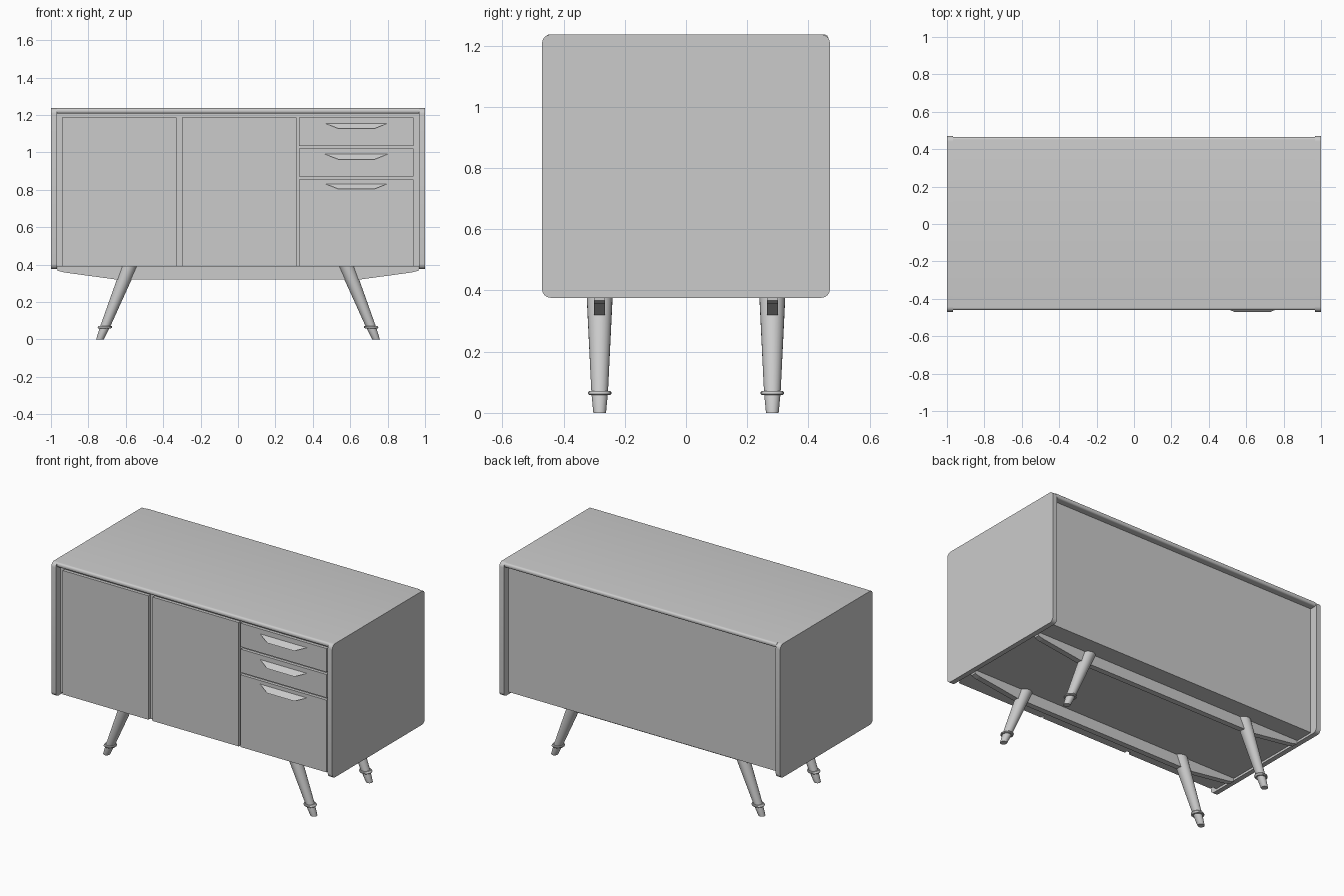
import bpy, bmesh
from math import cos, sin, pi, radians

if "Cube" in bpy.data.objects:
    bpy.data.objects.remove(bpy.data.objects["Cube"])


def finish(name, bm, smooth=False):
    bmesh.ops.recalc_face_normals(bm, faces=bm.faces)
    me = bpy.data.meshes.new(name)
    bm.to_mesh(me)
    bm.free()
    ob = bpy.data.objects.new(name, me)
    bpy.context.collection.objects.link(ob)
    if smooth:
        bpy.ops.object.select_all(action='DESELECT')
        ob.select_set(True)
        bpy.context.view_layer.objects.active = ob
        bpy.ops.object.shade_smooth_by_angle(angle=radians(35))
    return ob


def box(name, x, y, z, radius=0, axis=0, segments=6):
    """Box from ranges; edges running along `axis` are rounded by radius."""
    bm = bmesh.new()
    bmesh.ops.create_cube(bm, size=1)
    for v in bm.verts:
        v.co = [r[0] if c < 0 else r[1] for c, r in zip(v.co, (x, y, z))]
    if radius:
        edges = [e for e in bm.edges
                 if abs((e.verts[0].co - e.verts[1].co).normalized()[axis]) > 0.9]
        bmesh.ops.bevel(bm, geom=edges, offset=radius, segments=segments,
                        profile=0.5, affect='EDGES')
    return finish(name, bm, radius > 0)


def prism(name, profile, y0, y1):
    """Extrude an x-z outline along y."""
    bm = bmesh.new()
    f = bm.faces.new([bm.verts.new((x, y0, z)) for x, z in profile])
    new = bmesh.ops.extrude_face_region(bm, geom=[f])['geom']
    for v in new:
        if isinstance(v, bmesh.types.BMVert):
            v.co.y = y1
    return finish(name, bm)


def slanted_lathe(name, rings, sx, cy, n=24):
    """Stack of level circles (z, radius) along a splayed axis."""
    bm = bmesh.new()
    loops = []
    for z, r in rings:
        cx = sx * (0.738 - 0.158 * z / 0.39)
        loops.append([bm.verts.new((cx + r * cos(2 * pi * i / n),
                                    cy + r * sin(2 * pi * i / n), z))
                      for i in range(n)])
    for a, b in zip(loops, loops[1:]):
        for i in range(n):
            j = (i + 1) % n
            bm.faces.new((a[i], a[j], b[j], b[i]))
    bm.faces.new(loops[0])
    bm.faces.new(loops[-1])
    return finish(name, bm, True)


# Cabinet shell
box("carcass", (-0.968, 0.968), (-0.42, 0.42), (0.39, 1.21))
box("top_panel", (-0.968, 0.968), (-0.46, 0.465), (1.207, 1.236), 0.013)
for side, sx in (("left", -1), ("right", 1)):
    box(side + "_side_panel", sorted((sx * 0.968, sx)), (-0.47, 0.47),
        (0.376, 1.236), 0.028)

# Doors and drawer fronts
FRONT, BACK = -0.44, -0.415
for name, x, z in (("left_door", (-0.94, -0.33), (0.39, 1.187)),
                   ("middle_door", (-0.30, 0.313), (0.39, 1.187)),
                   ("top_drawer", (0.326, 0.938), (1.035, 1.187)),
                   ("middle_drawer", (0.326, 0.938), (0.87, 1.02)),
                   ("bottom_drawer", (0.326, 0.938), (0.39, 0.855))):
    box(name, x, (FRONT, BACK), z)

# Wedge-shaped drawer pulls
for name, z in (("top", 1.155), ("middle", 0.99), ("bottom", 0.832)):
    bm = bmesh.new()
    a, b, c, d, e, f = [bm.verts.new(p) for p in (
        (0.465, FRONT, z), (0.80, FRONT, z),
        (0.73, -0.47, z - 0.028), (0.537, -0.47, z - 0.028),
        (0.537, FRONT, z - 0.028), (0.73, FRONT, z - 0.028))]
    for face in ((a, b, c, d), (d, c, f, e), (a, d, e), (b, f, c), (a, e, f, b)):
        bm.faces.new(face)
    finish(name + "_drawer_pull", bm)

# Tapered rails under the cabinet, legs and foot rings
rail = [(-0.965, 0.392), (0.965, 0.392), (0.965, 0.367), (0.93, 0.358),
        (0.65, 0.32), (-0.65, 0.32), (-0.93, 0.358), (-0.965, 0.367)]
for row, cy in (("front", -0.282), ("back", 0.282)):
    prism(row + "_rail", rail, cy - 0.018, cy + 0.018)
    for side, sx in (("left", -1), ("right", 1)):
        slanted_lathe(f"{row}_{side}_leg",
                      [(0, 0.02), (0.003, 0.021), (0.065, 0.027), (0.392, 0.043)],
                      sx, cy)
        slanted_lathe(f"{row}_{side}_foot_ring",
                      [(0.058, 0.026), (0.058, 0.034), (0.062, 0.038),
                       (0.068, 0.038), (0.072, 0.034), (0.072, 0.026)], sx, cy)
